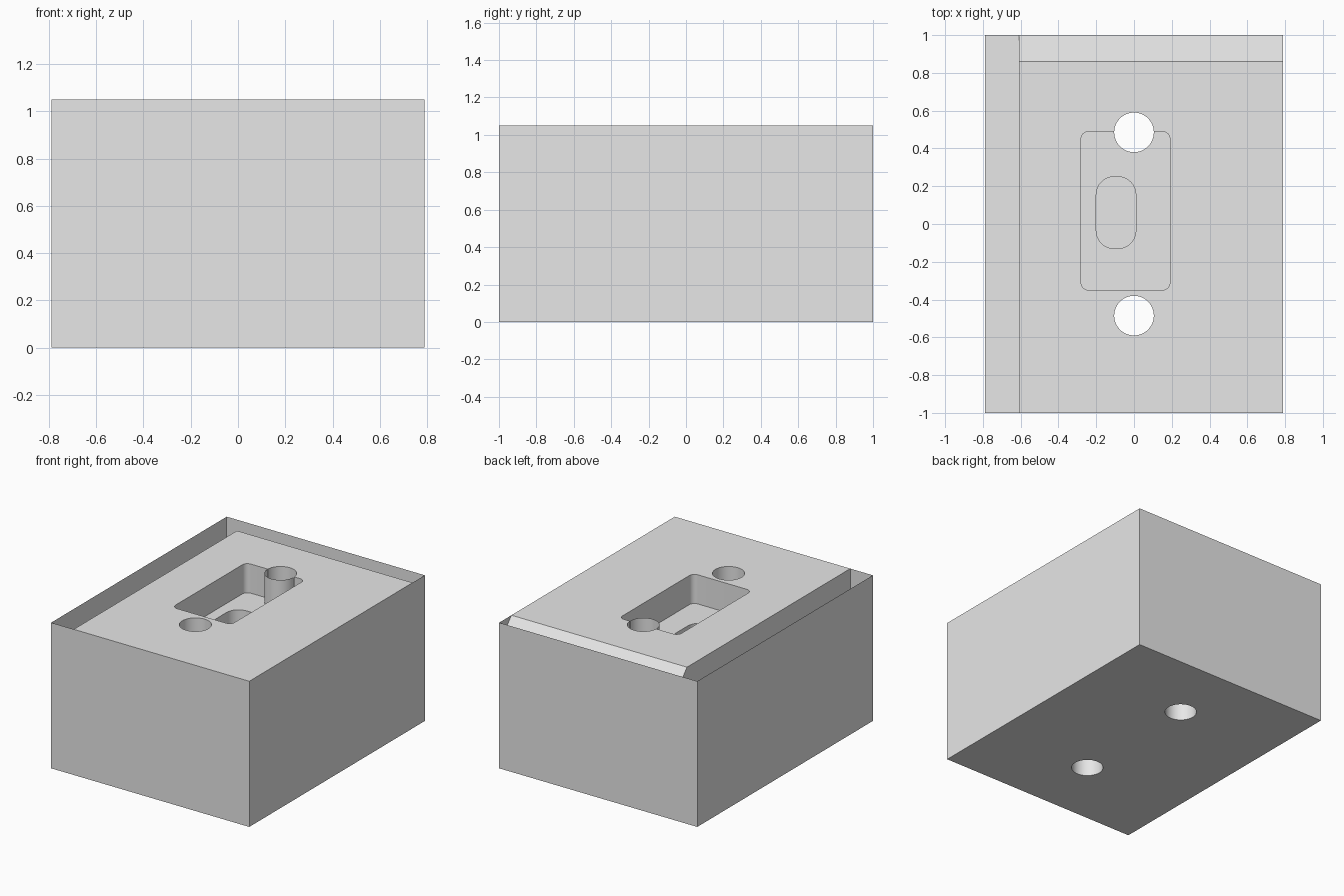
import bpy, bmesh
from math import cos, sin, pi, radians
from mathutils import Vector

cube = bpy.data.objects.get("Cube")
if cube:
    bpy.data.objects.remove(cube, do_unlink=True)

W, D, H = 0.79, 1.0, 1.05        # half width, half depth, height
LEDGE_X, SLOPE_Y, LEDGE_Z = -0.61, 0.86, 0.89
POCKET_Z, SLOT_Z = 0.84, 0.64
HOLE_Y, HOLE_R = 0.485, 0.105

grey = bpy.data.materials.new("plain grey")
grey.use_nodes = True
grey.diffuse_color = (0.8, 0.8, 0.8, 1)
grey.node_tree.nodes["Principled BSDF"].inputs["Base Color"].default_value = (0.8, 0.8, 0.8, 1)


def make_object(name, bm):
    mesh = bpy.data.meshes.new(name)
    bm.to_mesh(mesh)
    bm.free()
    mesh.materials.append(grey)
    obj = bpy.data.objects.new(name, mesh)
    bpy.context.collection.objects.link(obj)
    return obj


def prism(name, outline, offset):
    """Extrude a closed outline of 3D points along an offset."""
    bm = bmesh.new()
    face = bm.faces.new([bm.verts.new(p) for p in outline])
    ext = bmesh.ops.extrude_face_region(bm, geom=[face])
    moved = [g for g in ext["geom"] if isinstance(g, bmesh.types.BMVert)]
    bmesh.ops.translate(bm, verts=moved, vec=Vector(offset))
    bmesh.ops.recalc_face_normals(bm, faces=bm.faces)
    return make_object(name, bm)


def rounded(x0, x1, y0, y1, r, z, steps=8):
    """Outline of a rounded rectangle, counter-clockwise."""
    pts = []
    corners = [(x1 - r, y1 - r), (x0 + r, y1 - r), (x0 + r, y0 + r), (x1 - r, y0 + r)]
    for q, (cx, cy) in enumerate(corners):
        for i in range(steps + 1):
            a = (q + i / steps) * pi / 2
            pts.append((cx + r * cos(a), cy + r * sin(a), z))
    return pts


def circle(y, z, n=48):
    return [(HOLE_R * cos(2 * pi * i / n), y + HOLE_R * sin(2 * pi * i / n), z) for i in range(n)]


def rect(x0, x1, y0, y1, z):
    return [(x0, y0, z), (x1, y0, z), (x1, y1, z), (x0, y1, z)]


# Main block
block = prism("block", rect(-W, W, -D, D, 0), (0, 0, H))

# Side ledge, sloped back edge, pocket, slot and bolt holes
drop, run = H - LEDGE_Z, D - SLOPE_Y
wedge = [(-1, SLOPE_Y - run, H + drop), (-1, D + run, H + drop), (-1, D + run, LEDGE_Z - drop)]
cutters = [
    prism("ledge_cutter", rect(-1, LEDGE_X, -1.2, 1.2, LEDGE_Z), (0, 0, 0.5)),
    prism("slope_cutter", wedge, (2, 0, 0)),
    prism("pocket_cutter", rounded(-0.28, 0.19, -0.35, 0.49, 0.04, POCKET_Z), (0, 0, 0.5)),
    prism("slot_cutter", rounded(-0.2, 0.01, -0.13, 0.25, 0.095, SLOT_Z), (0, 0, 0.3)),
]
for y in (-HOLE_Y, HOLE_Y):
    cutters.append(prism("hole_cutter", circle(y, -0.2), (0, 0, 1.6)))

for cutter in cutters:
    cutter.hide_render = True
    mod = block.modifiers.new(cutter.name, "BOOLEAN")
    mod.operation = "DIFFERENCE"
    mod.solver = "EXACT"
    mod.object = cutter
bpy.context.view_layer.update()
cut_mesh = bpy.data.meshes.new_from_object(
    block.evaluated_get(bpy.context.evaluated_depsgraph_get()))
block.modifiers.clear()
block.data = cut_mesh
for cutter in cutters:
    bpy.data.objects.remove(cutter, do_unlink=True)

# Thin sheets that carry the outer walls up to full height
bm = bmesh.new()
panels = [
    [(-W, -D, LEDGE_Z), (-W, -D, H), (-W, D, H), (-W, D, LEDGE_Z)],
    [(-W, D, LEDGE_Z), (-W, D, H), (W, D, H), (W, D, LEDGE_Z)],
    [(-W, -D, LEDGE_Z), (LEDGE_X, -D, LEDGE_Z), (LEDGE_X, -D, H), (-W, -D, H)],
    [(W, D, LEDGE_Z), (W, D, H), (W, SLOPE_Y, H)],
]
for panel in panels:
    bm.faces.new([bm.verts.new(p) for p in panel])
make_object("rim_walls", bm)

# Thin tube wall of the rear hole where it stands in the pocket
bm = bmesh.new()
arc = [(HOLE_R * cos(a), HOLE_Y + HOLE_R * sin(a)) for a in (pi + pi * i / 24 for i in range(25))]
low = [bm.verts.new((x, y, POCKET_Z)) for x, y in arc]
top = [bm.verts.new((x, y, H)) for x, y in arc]
for i in range(24):
    bm.faces.new((low[i], top[i], top[i + 1], low[i + 1]))
tube = make_object("hole_tube_wall", bm)

# Smooth round walls, sharp edges elsewhere
for obj in (block, tube):
    obj.data.shade_smooth()
    obj.data.set_sharp_from_angle(angle=radians(30))
